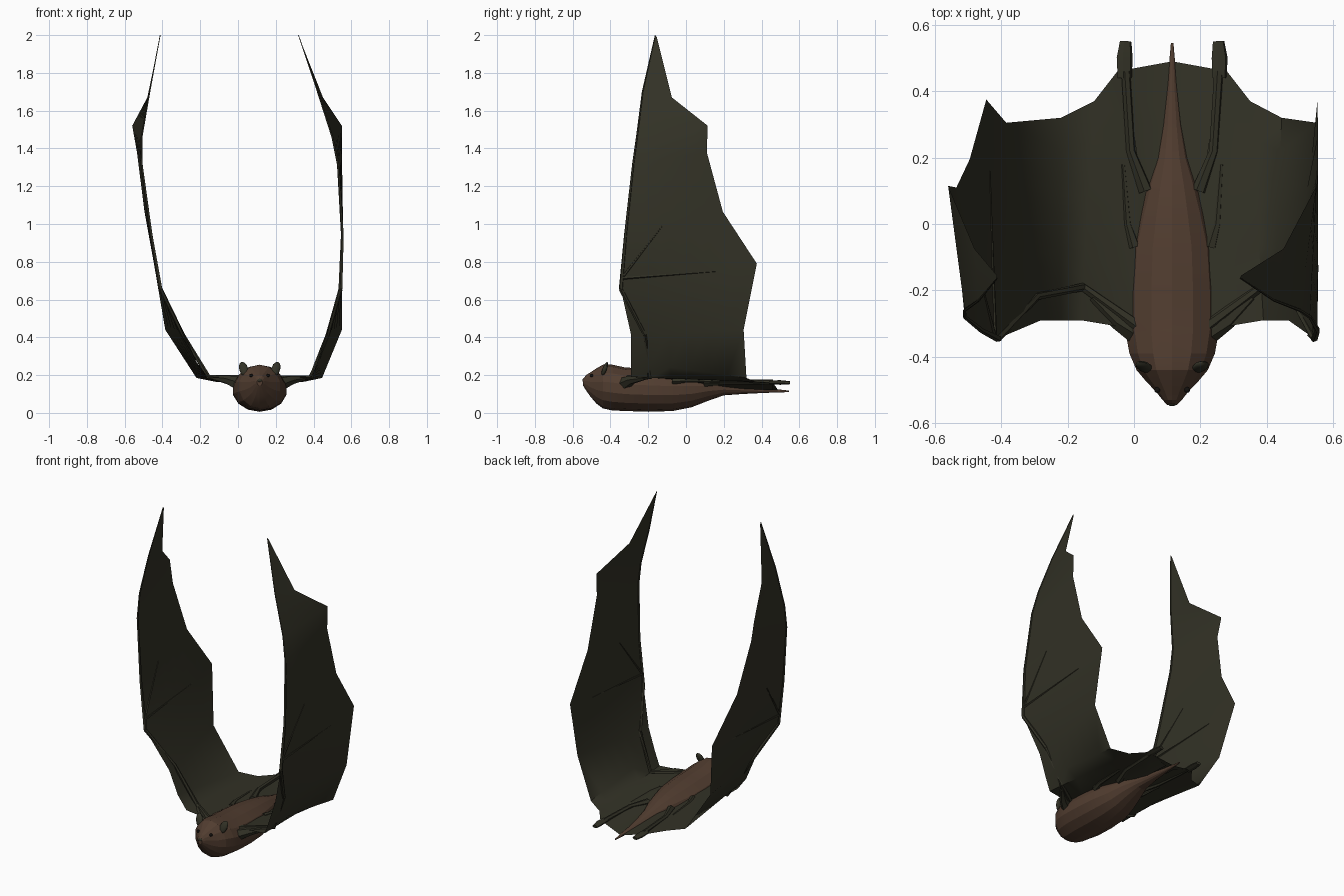
import bpy, bmesh, math
from mathutils import Vector

cube = bpy.data.objects.get("Cube")
if cube:
    bpy.data.objects.remove(cube)

CX = 0.115  # body centre line


def material(name, rgb):
    m = bpy.data.materials.new(name)
    m.use_nodes = True
    m.diffuse_color = (*rgb, 1)
    bsdf = m.node_tree.nodes["Principled BSDF"]
    bsdf.inputs["Base Color"].default_value = (*rgb, 1)
    bsdf.inputs["Roughness"].default_value = 0.9
    return m


FUR = material("brown fur", (0.082, 0.046, 0.029))
SKIN = material("dark olive skin", (0.032, 0.031, 0.019))
BLACK = material("black eye", (0.006, 0.005, 0.004))


def finish(name, bm, mat, smooth=None):
    bmesh.ops.recalc_face_normals(bm, faces=bm.faces)
    mesh = bpy.data.meshes.new(name)
    bm.to_mesh(mesh)
    bm.free()
    mesh.materials.append(mat)
    ob = bpy.data.objects.new(name, mesh)
    bpy.context.collection.objects.link(ob)
    if smooth:
        bpy.ops.object.select_all(action='DESELECT')
        ob.select_set(True)
        bpy.context.view_layer.objects.active = ob
        bpy.ops.object.shade_smooth_by_angle(angle=math.radians(smooth))
    return ob


def loft(bm, rings, closed=True):
    """Bridge rows of points; closed rows are capped at both ends."""
    rows = [[bm.verts.new(p) for p in r] for r in rings]
    n = len(rows[0])
    for a, b in zip(rows, rows[1:]):
        for i in range(n if closed else n - 1):
            j = (i + 1) % n
            bm.faces.new((a[i], a[j], b[j], b[i]))
    if closed:
        bm.faces.new(rows[0][::-1])
        bm.faces.new(rows[-1])


def tube(name, points, radii, mat, sides=6):
    """Tapered limb through a few points."""
    pts = [Vector(p) for p in points]
    rings = []
    for i, p in enumerate(pts):
        d = (pts[min(i + 1, len(pts) - 1)] - pts[max(i - 1, 0)]).normalized()
        u = d.cross(Vector((0.3, 0.2, 1))).normalized()
        v = d.cross(u)
        rings.append([p + radii[i] * (u * math.cos(t) + v * math.sin(t))
                      for t in (math.tau * k / sides for k in range(sides))])
    bm = bmesh.new()
    loft(bm, rings)
    return finish(name, bm, mat, 40)


def ellipsoid(name, centre, size, mat, tilt=(0, 0, 0)):
    bm = bmesh.new()
    bmesh.ops.create_icosphere(bm, subdivisions=2, radius=1)
    bmesh.ops.scale(bm, vec=size, verts=bm.verts)
    ob = finish(name, bm, mat, 40)
    ob.location = centre
    ob.rotation_euler = tilt
    return ob


# Head, torso and tail: y, half width, bottom, top
BODY = [(-.545, .015, .145, .178), (-.53, .03, .12, .2), (-.505, .05, .085, .215),
        (-.475, .08, .05, .235), (-.44, .11, .024, .255), (-.39, .132, .013, .255),
        (-.32, .145, .01, .24), (-.2, .145, .006, .235), (-.07, .135, .01, .225),
        (.03, .108, .03, .212), (.12, .08, .065, .195), (.2, .05, .093, .17),
        (.3, .03, .1, .15), (.42, .015, .106, .132), (.545, .004, .11, .118)]
bm = bmesh.new()
loft(bm, [[(CX + w * math.cos(t), y, (lo + hi) / 2 + (hi - lo) / 2 * math.sin(t))
           for t in (math.tau * (k + 0.5) / 14 for k in range(14))]
          for y, w, lo, hi in BODY])
finish("body", bm, FUR, 14)

# Wing stations: y, z, right x, left x of the leading then of the trailing edge
WING = [((-.32, .19, .02, .21), (.46, .16, -.05, .28)),
        ((-.29, .19, -.16, .39), (.37, .165, -.12, .35)),
        ((-.29, .27, -.22, .42), (.32, .185, -.22, .445)),
        ((-.29, .41, -.28, .465), (.305, .44, -.385, .55)),
        ((-.345, .655, -.41, .543), (.375, .79, -.445, .553)),
        ((-.32, .945, -.46, .553), (.195, 1.065, -.495, .555)),
        ((-.28, 1.315, -.51, .53), (.11, 1.38, -.535, .55)),
        ((-.26, 1.46, -.51, .5), (.115, 1.52, -.56, .55)),
        ((-.23, 1.7, -.468, .422), (-.075, 1.67, -.48, .45)),
        ((-.163, 2.0, -.412, .32), (-.155, 1.99, -.413, .323))]

for side, label in ((0, "right"), (1, "left")):
    sgn = 2 * side - 1

    def edge(row, end):
        y, z, *xs = WING[row][end]
        return Vector((xs[side], y, z))

    # Membrane stretched between leading and trailing edges
    bm = bmesh.new()
    loft(bm, [[edge(r, 0).lerp(edge(r, 1), c / 6) for c in range(7)]
              for r in range(len(WING))], closed=False)
    # Root web reaching the torso and the hip
    root = [edge(0, 0).lerp(edge(0, 1), c / 6) for c in range(7)]
    inner = [Vector((CX + sgn * 0.03, p.y, 0.16 - 0.04 * c / 6)) for c, p in enumerate(root)]
    loft(bm, [inner, root], closed=False)
    bmesh.ops.remove_doubles(bm, verts=bm.verts, dist=0.001)
    finish(label + "_wing_membrane", bm, SKIN, 50)

    # Arm, leading finger and the fingers inside the membrane
    wrist = edge(4, 0)
    elbow = Vector((CX + sgn * 0.27, -.19, .19))
    tube(label + "_arm", [(CX + sgn * 0.1, -.31, .18), elbow, edge(3, 0).lerp(edge(3, 1), .12),
                          wrist], [.02, .013, .011, .011], SKIN)
    tube(label + "_leading_finger", [edge(r, 0) for r in range(4, 10)],
         [.011, .008, .006, .005, .004, .002], SKIN, 5)
    near = wrist.lerp(edge(5, 0), .2)
    tube(label + "_long_finger", [near, edge(5, 0).lerp(edge(5, 1), .38)], [.008, .002], SKIN, 5)
    tube(label + "_rear_finger", [near, edge(4, 1).lerp(edge(4, 0), .3)], [.008, .002], SKIN, 5)
    tube(label + "_thumb", [wrist, wrist + Vector((-sgn * .02, .01, -.035))], [.008, .002], SKIN, 5)
    tube(label + "_shoulder", [(CX + sgn * .1, -.33, .15), (CX + sgn * .17, -.29, .175),
                               (CX + sgn * .24, -.22, .185)], [.04, .025, .012], SKIN)

    # Leg, foot and the fold along the flank
    tube(label + "_leg", [(CX + sgn * .08, .1, .16), (CX + sgn * .125, .22, .165),
                          (CX + sgn * .14, .46, .162)], [.022, .014, .014], SKIN)
    foot = tube(label + "_foot", [(CX + sgn * .143, .44, .162), (CX + sgn * .143, .5, .162),
                                  (CX + sgn * .14, .55, .158)], [.022, .025, .018], SKIN)
    for v in foot.data.vertices:
        v.co.z = .16 + (v.co.z - .16) * .5
    tube(label + "_flank_fold", [(CX + sgn * .115, -.07, .17), (CX + sgn * .135, 0, .172),
                                 (CX + sgn * .148, .18, .168)], [.02, .012, .006], SKIN)

    # Ear and eye
    ellipsoid(label + "_ear", (CX + sgn * .085, -.43, .232), (.024, .012, .042), SKIN,
              (-.35, sgn * .3, 0))
    ellipsoid(label + "_eye", (CX + sgn * .045, -.5, .198), (.009, .009, .009), BLACK)

# Tail membrane joining both feet across the tail
bm = bmesh.new()
loft(bm, [[(CX - .165, .46, .16), (CX, .49, .118), (CX + .165, .46, .16)],
          [(CX - .12, .3, .162), (CX, .3, .13), (CX + .12, .3, .162)],
          [(CX - .09, .1, .165), (CX, .1, .15), (CX + .09, .1, .165)]], closed=False)
finish("tail_membrane", bm, SKIN, 50)

# Nose pad
ellipsoid("nose", (CX, -.541, .172), (.014, .008, .01), SKIN)
